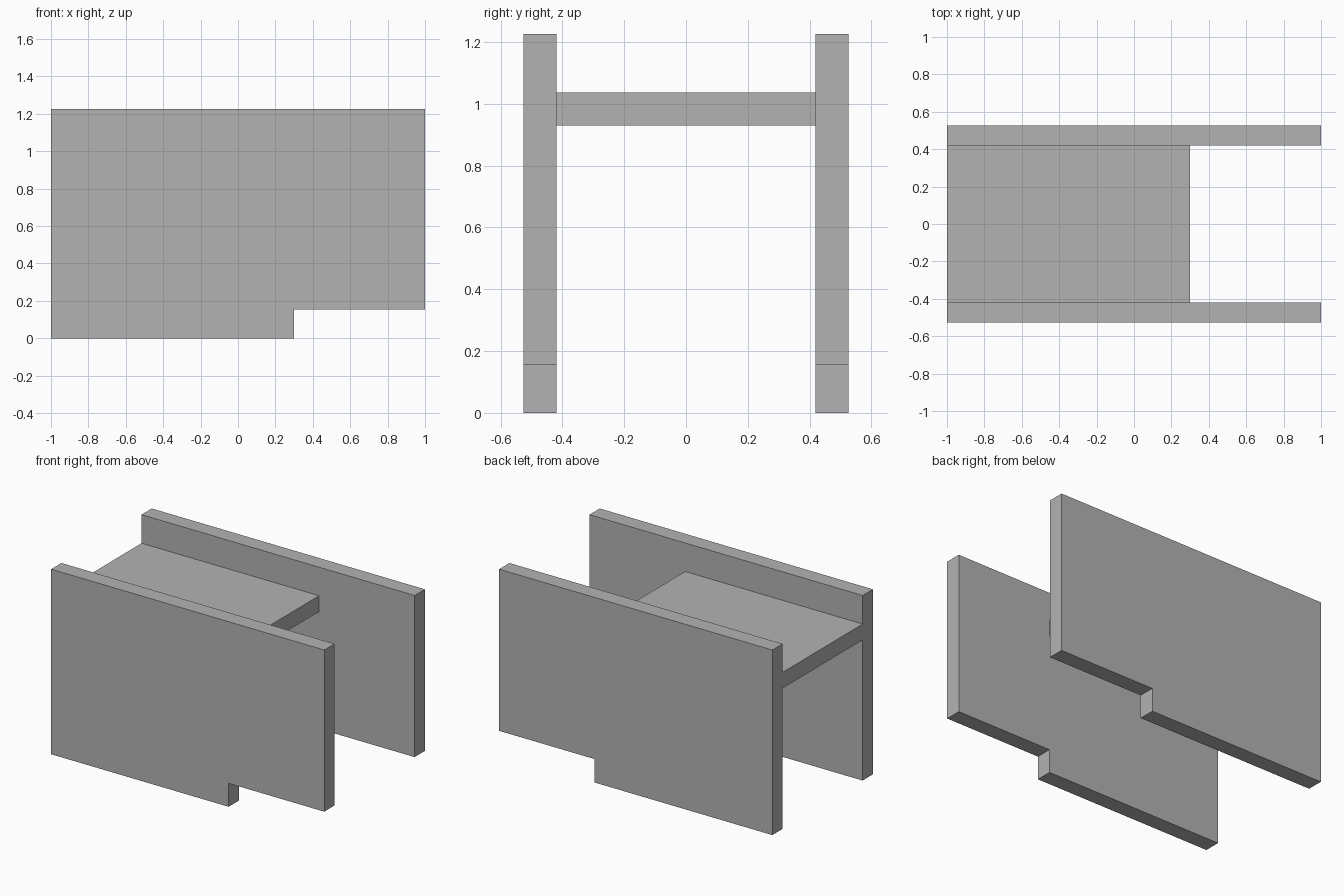
import bpy
import bmesh
from mathutils import Vector

default_cube = bpy.data.objects.get("Cube")
if default_cube:
    bpy.data.objects.remove(default_cube, do_unlink=True)

# Overall sizes
BACK, FRONT, STEP = -1.0, 1.0, 0.3
HEIGHT, STEP_HEIGHT = 1.225, 0.155
INNER, OUTER = 0.419, 0.526
SHELF_BOTTOM, SHELF_TOP = 0.93, 1.036

# Single plain grey
grey = bpy.data.materials.new("plain grey")
grey.use_nodes = True
colour = (0.45, 0.45, 0.45, 1)
grey.diffuse_color = colour
grey.node_tree.nodes["Principled BSDF"].inputs["Base Color"].default_value = colour


def board(name, outline, y_start, y_end):
    """Extrude an x-z outline along y."""
    bm = bmesh.new()
    face = bm.faces.new([bm.verts.new((x, y_start, z)) for x, z in outline])
    extruded = bmesh.ops.extrude_face_region(bm, geom=[face])["geom"]
    verts = [v for v in extruded if isinstance(v, bmesh.types.BMVert)]
    bmesh.ops.translate(bm, verts=verts, vec=Vector((0, y_end - y_start, 0)))
    bmesh.ops.recalc_face_normals(bm, faces=bm.faces)
    mesh = bpy.data.meshes.new(name)
    bm.to_mesh(mesh)
    bm.free()
    mesh.materials.append(grey)
    obj = bpy.data.objects.new(name, mesh)
    bpy.context.collection.objects.link(obj)
    return obj


# Two upright side panels with a stepped lower edge
panel = [(BACK, 0), (STEP, 0), (STEP, STEP_HEIGHT),
         (FRONT, STEP_HEIGHT), (FRONT, HEIGHT), (BACK, HEIGHT)]
board("front_panel", panel, -OUTER, -INNER)
board("back_panel", panel, INNER, OUTER)

# Shelf joining the panels
shelf = [(BACK, SHELF_BOTTOM), (STEP, SHELF_BOTTOM),
         (STEP, SHELF_TOP), (BACK, SHELF_TOP)]
board("shelf", shelf, -INNER, INNER)
